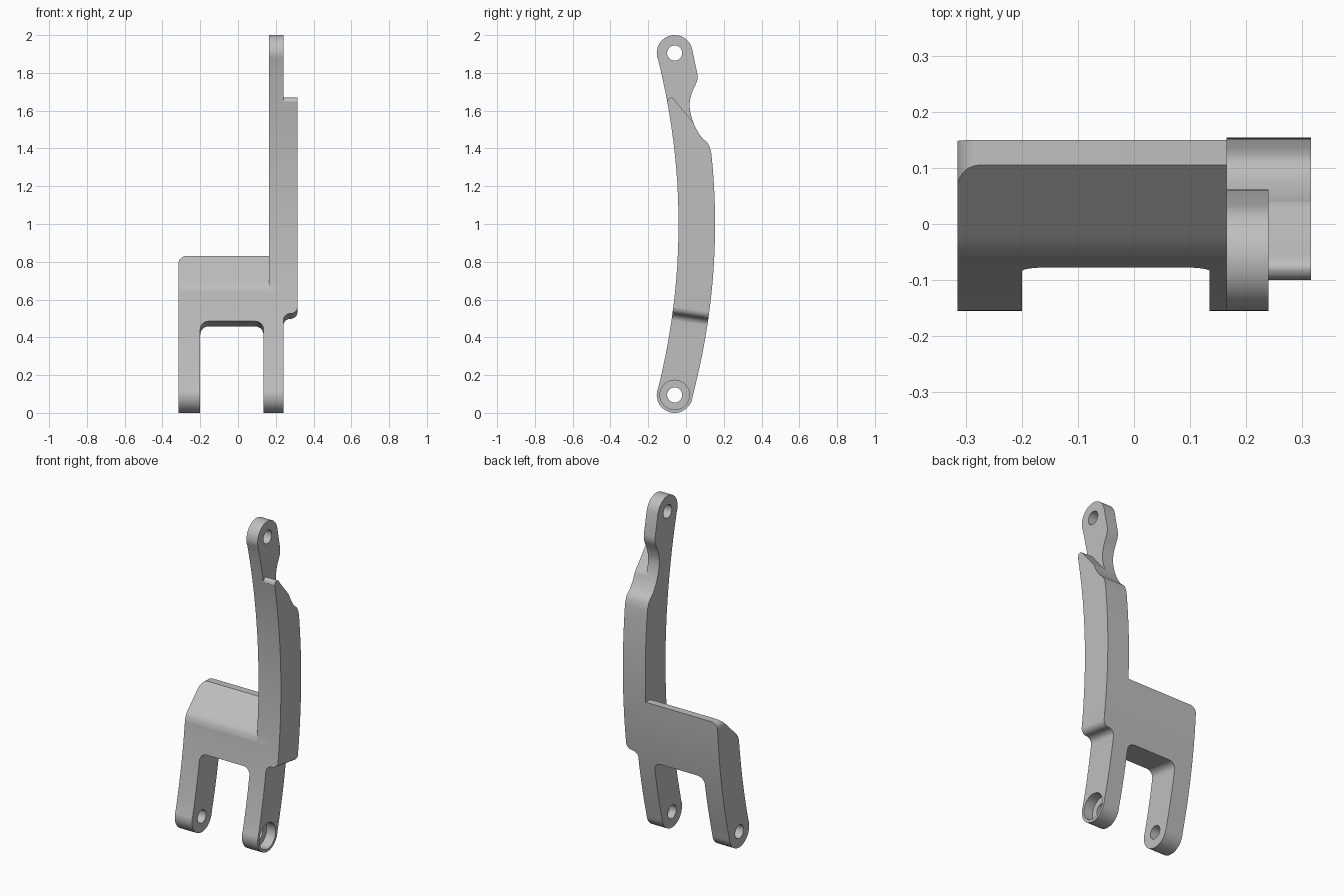
import bpy, bmesh, math
from mathutils import Vector

if "Cube" in bpy.data.objects:
    bpy.data.objects.remove(bpy.data.objects["Cube"], do_unlink=True)

HALF, ARM_IN, ARM_OUT = 0.315, 0.165, 0.24    # x limits of the body and its arm
EYE_Y, EYE_LOW, EYE_TOP, EYE_R = -0.06, 0.095, 1.905, 0.095


def arc(cx, cy, r, a0, a1, n=10):
    angles = [math.radians(a0 + (a1 - a0) * i / n) for i in range(n + 1)]
    return [(cx + r * math.cos(a), cy + r * math.sin(a)) for a in angles]


def spline(pts, n=4):
    """Smooth curve through the points."""
    p = [Vector(q) for q in [pts[0], *pts, pts[-1]]]
    out = []
    for a, b, c, d in zip(p, p[1:], p[2:], p[3:]):
        for i in range(n):
            t = i / n
            out.append(tuple(b + (c - a) * t / 2 + (a * 2 - b * 5 + c * 4 - d) * t * t / 2
                             + (b * 3 - a - c * 3 + d) * t ** 3 / 2))
    return out + [pts[-1]]


def prism(name, outline, place, start, end):
    """Extrude an outline between two positions given by the place function."""
    bm = bmesh.new()
    rings = [[bm.verts.new(place(u, v, w)) for u, v in outline] for w in (start, end)]
    for ring in rings:
        bm.faces.new(ring)
    for i in range(len(outline)):
        bm.faces.new((rings[0][i - 1], rings[0][i], rings[1][i], rings[1][i - 1]))
    bmesh.ops.recalc_face_normals(bm, faces=bm.faces)
    mesh = bpy.data.meshes.new(name)
    bm.to_mesh(mesh)
    bm.free()
    obj = bpy.data.objects.new(name, mesh)
    bpy.context.collection.objects.link(obj)
    return obj


def along_x(u, v, w):
    return (w, u, v)


def along_y(u, v, w):
    return (u, w, v)


def along_tilt(u, v, w):       # square to the curved lower arm
    return (u, w, v - 0.145 * w)


def cut(body, outline, place, start, end):
    tool = prism("cutter", outline, place, start, end)
    tool.hide_render = True
    mod = body.modifiers.new("cut", 'BOOLEAN')
    mod.operation, mod.solver, mod.object = 'DIFFERENCE', 'EXACT', tool
    bpy.context.view_layer.objects.active = body
    bpy.ops.object.modifier_apply(modifier=mod.name)
    bpy.data.objects.remove(tool, do_unlink=True)


def bowed(offset, z0, z1, n=24):
    zs = [z0 + (z1 - z0) * i / n for i in range(n + 1)]
    return [(offset - (z - 1) ** 2 / 7, z) for z in zs]


# Bowed side profile with rounded ends and a waist near the top
waist = spline([(0.131, 1.39), (0.116, 1.427), (0.077, 1.466), (0.04, 1.534), (0.019, 1.62),
                (0.03, 1.69), (0.058, 1.755), (0.061, 1.79)])
profile = (arc(EYE_Y, EYE_LOW, EYE_R, 166, 346, 24)
           + bowed(0.154, 0.09, 1.375) + waist
           + arc(EYE_Y, EYE_TOP, EYE_R, 12, 194, 24)
           + bowed(-0.0395, 1.87, 0.13))
bracket = prism("lever_bracket", profile, along_x, -HALF, HALF)

# Bridge plate: remove everything above its sloped top edge
slope = spline([(-0.058, 0.645), (-0.048, 0.674), (-0.03, 0.697), (0.0, 0.727)])
cut(bracket, [(-0.4, 0.645)] + slope + [(0.105, 0.83), (0.4, 0.83), (0.4, 2.2), (-0.4, 2.2)],
    along_x, -0.5, ARM_IN)

# Rounded outer corner of the bridge
cut(bracket, [(-0.4, 0.79)] + arc(-0.275, 0.79, 0.04, 180, 90) + [(-0.275, 0.9), (-0.4, 0.9)],
    along_y, -0.5, 0.5)

# Opening between the two legs
cut(bracket, [(-0.2, -0.2)] + arc(-0.155, 0.429, 0.045, 180, 90)
    + arc(0.09, 0.429, 0.045, 90, 0) + [(0.135, -0.2)], along_tilt, -0.4, 0.4)

# Curved step below the side shoulder
cut(bracket, [(ARM_OUT, -0.2)] + arc(0.2775, 0.4775, 0.0375, 180, 90)
    + arc(0.2775, 0.5525, 0.0375, -90, 0)[1:] + [(0.5, 0.5525), (0.5, -0.2)],
    along_tilt, -0.4, 0.4)

# Pointed top of the side shoulder
tip = spline([(-0.099, 1.648), (-0.093, 1.662), (-0.077, 1.669), (-0.06, 1.657),
              (-0.035, 1.625), (0.045, 1.53)])
cut(bracket, [(-0.4, 1.648)] + tip + [(0.4, 1.53), (0.4, 2.2), (-0.4, 2.2)],
    along_x, ARM_OUT, 0.5)

# Pivot holes and the counterbore on the right leg
for z in (EYE_LOW, EYE_TOP):
    cut(bracket, arc(EYE_Y, z, 0.04, 0, 348.75, 31), along_x, -0.5, 0.5)
cut(bracket, arc(EYE_Y, EYE_LOW, 0.078, 0, 352.5, 47), along_x, 0.18, 0.5)

# Single grey metal finish
grey = bpy.data.materials.new("grey_metal")
grey.use_nodes = True
colour = (0.52, 0.52, 0.52, 1)
grey.diffuse_color = colour
grey.node_tree.nodes["Principled BSDF"].inputs["Base Color"].default_value = colour
bracket.data.materials.clear()
bracket.data.materials.append(grey)

bpy.ops.object.select_all(action='DESELECT')
bracket.select_set(True)
bpy.context.view_layer.objects.active = bracket
bpy.ops.object.shade_smooth_by_angle(angle=math.radians(25))
